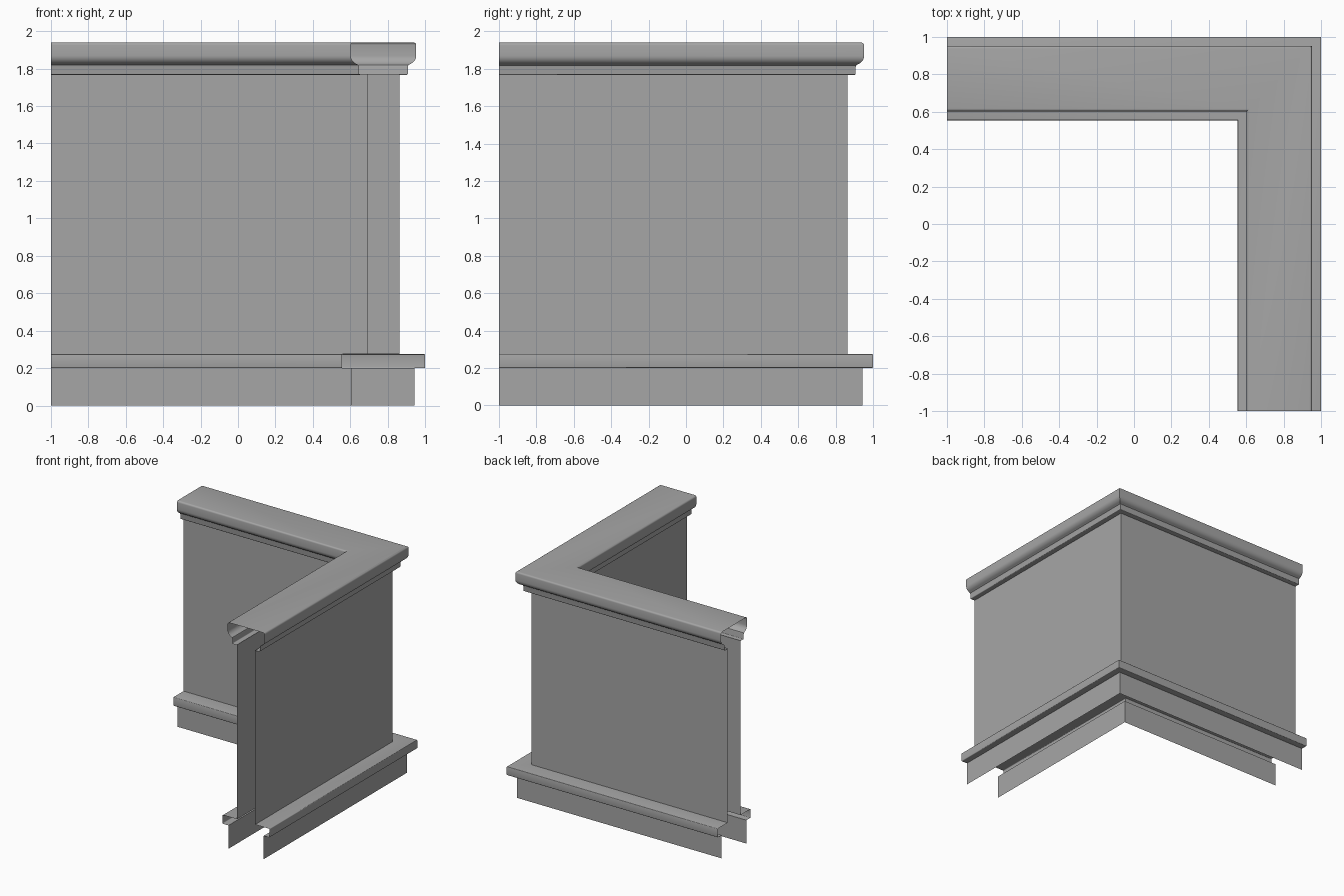
import bpy
import math

cube = bpy.data.objects.get("Cube")
if cube:
    bpy.data.objects.remove(cube, do_unlink=True)

CENTRE = 0.777   # distance of the wall centre line from the origin
END = -1.0       # where both legs are cut open

grey = bpy.data.materials.new("plain_grey")
grey.use_nodes = True
grey.diffuse_color = (0.38, 0.38, 0.38, 1)
grey.node_tree.nodes["Principled BSDF"].inputs["Base Color"].default_value = (0.38, 0.38, 0.38, 1)


def arc(cx, cz, r, start, stop, steps):
    """Points of an arc in the offset / height plane, angles in degrees."""
    angles = [math.radians(start + (stop - start) * i / steps) for i in range(steps + 1)]
    return [(cx + r * math.cos(a), cz + r * math.sin(a)) for a in angles]


def sweep(name, chains):
    """Sweep open (offset, height) chains round the mitred corner."""
    verts, faces = [], []
    for chain in chains:
        base, n = len(verts), len(chain)
        for station in range(3):
            for d, z in chain:
                p = CENTRE + d
                verts.append([(END, p, z), (p, p, z), (p, END, z)][station])
        for s in range(2):
            for j in range(n - 1):
                a = base + s * n + j
                faces.append((a, a + 1, a + n + 1, a + n))
    mesh = bpy.data.meshes.new(name)
    mesh.from_pydata(verts, [], faces)
    mesh.materials.append(grey)
    obj = bpy.data.objects.new(name, mesh)
    bpy.context.collection.objects.link(obj)
    bpy.ops.object.select_all(action='DESELECT')
    obj.select_set(True)
    bpy.context.view_layer.objects.active = obj
    bpy.ops.object.shade_smooth_by_angle(angle=math.radians(35))
    return obj


def inner(chain):
    """Mirror an outer chain to the inner side, keeping normals outward."""
    return [(-d, z) for d, z in reversed(chain)]


def both_sides(name, chain):
    return sweep(name, [chain, inner(chain)])


# Base board, open underneath
both_sides("plinth", [(0.167, 0.0), (0.167, 0.2)])

# Projecting ledge with eased edges
ledge = [(0.167, 0.2)]
ledge += arc(0.217, 0.206, 0.006, -90, 0, 3)
ledge += arc(0.217, 0.269, 0.006, 0, 90, 3)
ledge += [(0.086, 0.275)]
both_sides("ledge", ledge)

# Thin hollow wall
both_sides("wall", [(0.086, 0.275), (0.086, 1.77)])

# Cornice: stepped fillet, rounded swell and flat top
cornice = [(0.086, 1.767), (0.124, 1.767)]
cornice += arc(0.124, 1.773, 0.006, -90, 0, 3)[1:]
cornice += [(0.130, 1.808), (0.133, 1.818), (0.139, 1.822)]
cornice += arc(0.127, 1.870, 0.048, -66, 0, 7)
cornice += arc(0.160, 1.925, 0.015, 0, 90, 4)
sweep("cornice", [cornice + inner(cornice)])
